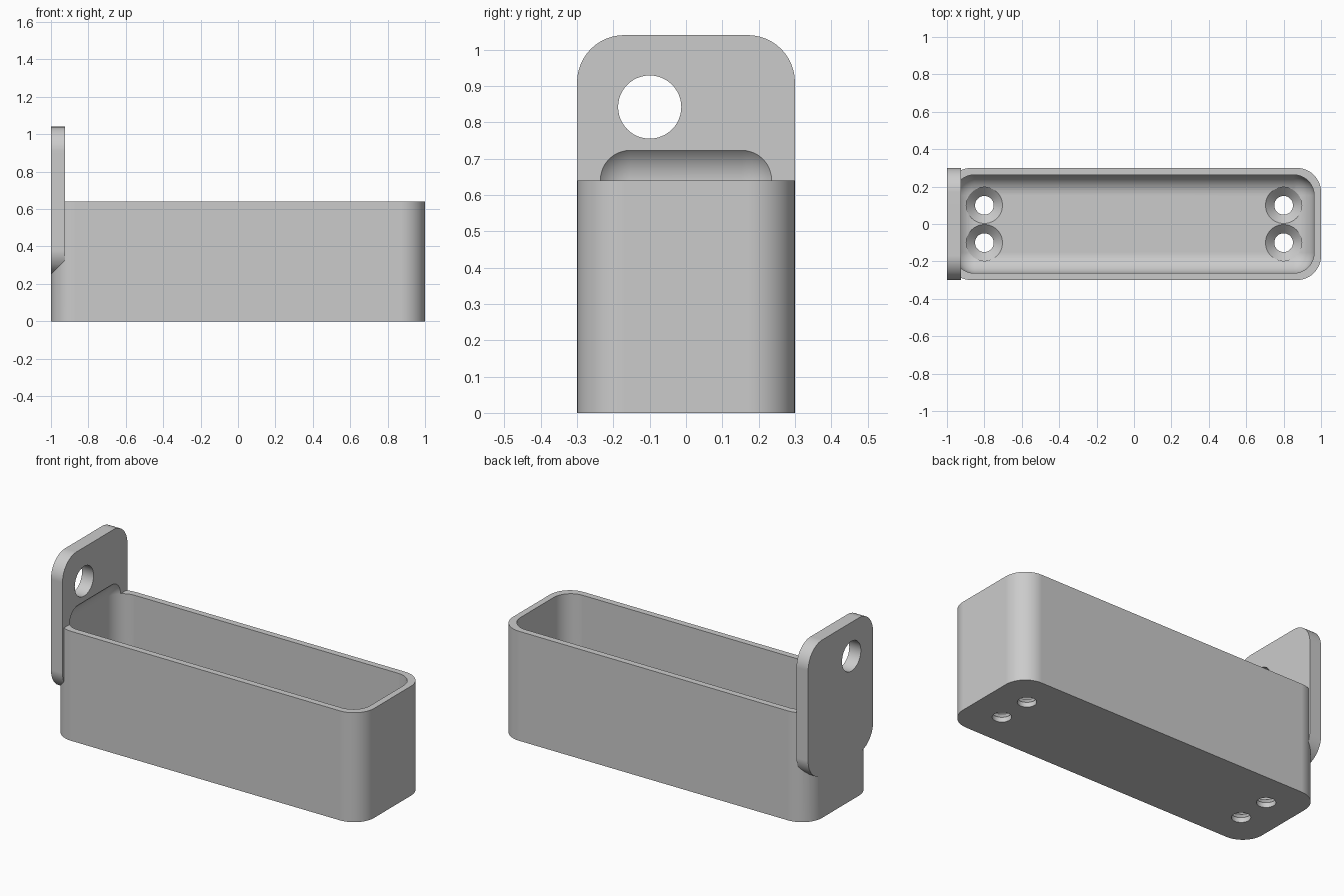
import bpy, bmesh, math
from mathutils import Matrix, Vector

if "Cube" in bpy.data.objects:
    bpy.data.objects.remove(bpy.data.objects["Cube"], do_unlink=True)

grey = bpy.data.materials.new("plain grey")
grey.use_nodes = True
grey.diffuse_color = (0.6, 0.6, 0.6, 1)
grey.node_tree.nodes["Principled BSDF"].inputs["Base Color"].default_value = (0.6, 0.6, 0.6, 1)


def finish(name, bm):
    mesh = bpy.data.meshes.new(name)
    bmesh.ops.recalc_face_normals(bm, faces=bm.faces)
    bm.to_mesh(mesh)
    bm.free()
    mesh.materials.append(grey)
    obj = bpy.data.objects.new(name, mesh)
    bpy.context.collection.objects.link(obj)
    return obj


def rounded_box(name, low, high, radius, axis=None, segments=12):
    """Box with the edges along one axis rounded, or all edges if axis is None."""
    low, high = Vector(low), Vector(high)
    bm = bmesh.new()
    bmesh.ops.create_cube(bm, size=1)
    bmesh.ops.scale(bm, vec=high - low, verts=bm.verts)
    bmesh.ops.translate(bm, vec=(low + high) / 2, verts=bm.verts)
    edges = [e for e in bm.edges if axis is None
             or abs((e.verts[0].co - e.verts[1].co).normalized()[axis]) > 0.9]
    bmesh.ops.bevel(bm, geom=edges, offset=radius, segments=segments,
                    profile=0.5, affect='EDGES')
    return finish(name, bm)


def lathe(name, profile, matrix, steps=48):
    """Closed solid turned round z from (radius, height) points, then placed."""
    bm = bmesh.new()
    rings = [[bm.verts.new((r * math.cos(math.tau * i / steps),
                            r * math.sin(math.tau * i / steps), z))
              for i in range(steps)] for r, z in profile]
    for a, b in zip(rings, rings[1:]):
        for i in range(steps):
            j = (i + 1) % steps
            bm.faces.new((a[i], a[j], b[j], b[i]))
    bm.faces.new(rings[0][::-1])
    bm.faces.new(rings[-1])
    bm.transform(matrix)
    return finish(name, bm)


def combine(target, tool, operation):
    mod = target.modifiers.new(tool.name, 'BOOLEAN')
    mod.operation, mod.object, mod.solver = operation, tool, 'EXACT'
    bpy.context.view_layer.update()
    graph = bpy.context.evaluated_depsgraph_get()
    mesh = bpy.data.meshes.new_from_object(target.evaluated_get(graph))
    target.modifiers.clear()
    target.data = mesh
    bpy.data.objects.remove(tool, do_unlink=True)


# Outer tray and the hanging plate at its end
wall, floor, corner = 0.037, 0.075, 0.13
tray = rounded_box("tray_with_hanging_plate", (-1, -0.3, 0), (1, 0.3, 0.64), corner, axis=2)
plate = rounded_box("plate", (-1, -0.3, 0.25), (-0.925, 0.3, 1.04), corner, axis=0)
combine(tray, plate, 'UNION')

# Soft-edged cavity, which also dishes the plate above the rim
cavity = rounded_box("cavity", (wall - 1, wall - 0.3, floor),
                     (1 - wall, 0.3 - wall, 0.75), 0.11)
combine(tray, cavity, 'DIFFERENCE')

# Countersunk screw holes in the floor
screw = [(0.05, -0.1), (0.05, 0.028), (0.097, 0.075), (0.097, 0.2)]
for x in (-0.8, 0.8):
    for y in (-0.1, 0.1):
        hole = lathe("screw_hole", screw, Matrix.Translation((x, y, 0)))
        combine(tray, hole, 'DIFFERENCE')

# Round hole through the plate
place = Matrix.Translation((-0.96, -0.1, 0.842)) @ Matrix.Rotation(math.pi / 2, 4, 'Y')
hole = lathe("plate_hole", [(0.087, -0.2), (0.087, 0.2)], place)
combine(tray, hole, 'DIFFERENCE')

# Smooth curves, crisp edges and even flat faces
bpy.ops.object.select_all(action='DESELECT')
tray.select_set(True)
bpy.context.view_layer.objects.active = tray
bpy.ops.object.shade_smooth_by_angle(angle=math.radians(30))
weighted = tray.modifiers.new("even flats", 'WEIGHTED_NORMAL')
weighted.keep_sharp = True
